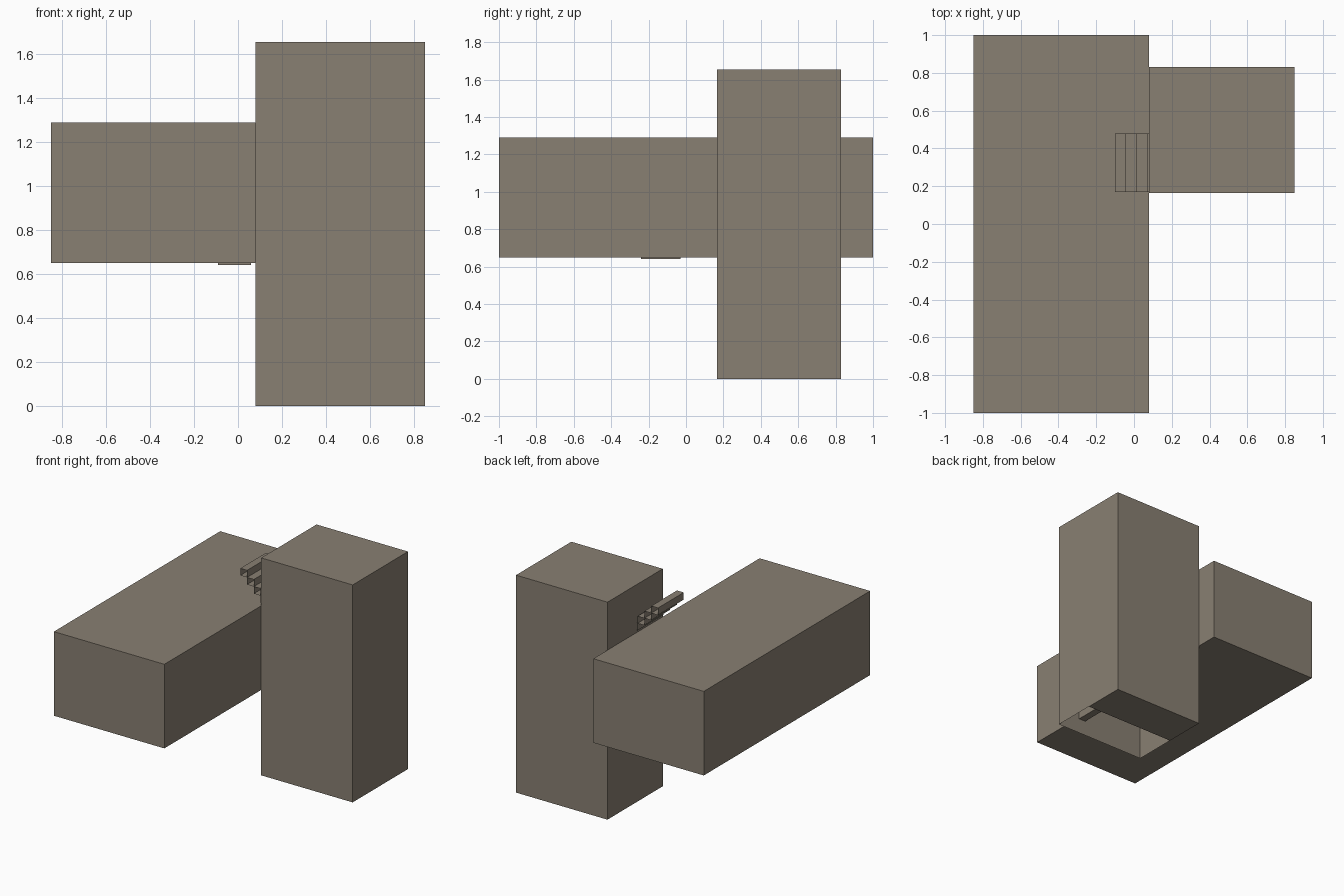
import bpy, bmesh

if "Cube" in bpy.data.objects:
    bpy.data.objects.remove(bpy.data.objects["Cube"])

mat = bpy.data.materials.new("warm grey")
mat.diffuse_color = (0.25, 0.215, 0.17, 1)
mat.use_nodes = True
mat.node_tree.nodes["Principled BSDF"].inputs["Base Color"].default_value = mat.diffuse_color


def box(bm, lo, hi, skip=()):
    """Add a thin-walled box; skip drops named sides."""
    (x0, y0, z0), (x1, y1, z1) = lo, hi
    v = [bm.verts.new((x, y, z)) for z in (z0, z1)
         for x, y in ((x0, y0), (x1, y0), (x1, y1), (x0, y1))]
    sides = {"bottom": (3, 2, 1, 0), "top": (4, 5, 6, 7), "front": (0, 1, 5, 4),
             "right": (1, 2, 6, 5), "back": (2, 3, 7, 6), "left": (3, 0, 4, 7)}
    for name, idx in sides.items():
        if name not in skip:
            bm.faces.new([v[i] for i in idx])


def finish(bm, name):
    me = bpy.data.meshes.new(name)
    bm.to_mesh(me)
    bm.free()
    me.materials.append(mat)
    ob = bpy.data.objects.new(name, me)
    bpy.context.collection.objects.link(ob)


# Long horizontal wing
bm = bmesh.new()
box(bm, (-0.85, -1, 0.65), (0.08, 1, 1.29))
finish(bm, "long_wing")

# Tower shell, with a floor only under its back half
bm = bmesh.new()
box(bm, (0.08, 0.165, 0), (0.85, 0.83, 1.655), skip=("bottom",))
bm.faces.new([bm.verts.new(p) for p in
              ((0.08, 0.83, 0), (0.85, 0.83, 0), (0.85, 0.503, 0), (0.08, 0.503, 0))])
finish(bm, "tower")


# Flights of open-ended step tubes going down towards +x
def flight(name, x, z, count, run=0.057, rise=0.054):
    bm = bmesh.new()
    for i in range(count):
        box(bm, (x + i * run, 0.17, z - (i + 1) * rise),
            (x + (i + 1) * run, 0.48, z - i * rise), skip=("front", "back"))
    finish(bm, name)


flight("upper_stairs", -0.10, 1.525, 13)
flight("lower_stairs", 0.15, 0.60, 9)

# Small plate under the wing
bm = bmesh.new()
box(bm, (-0.09, -0.24, 0.641), (0.06, -0.03, 0.65))
finish(bm, "underside_plate")
